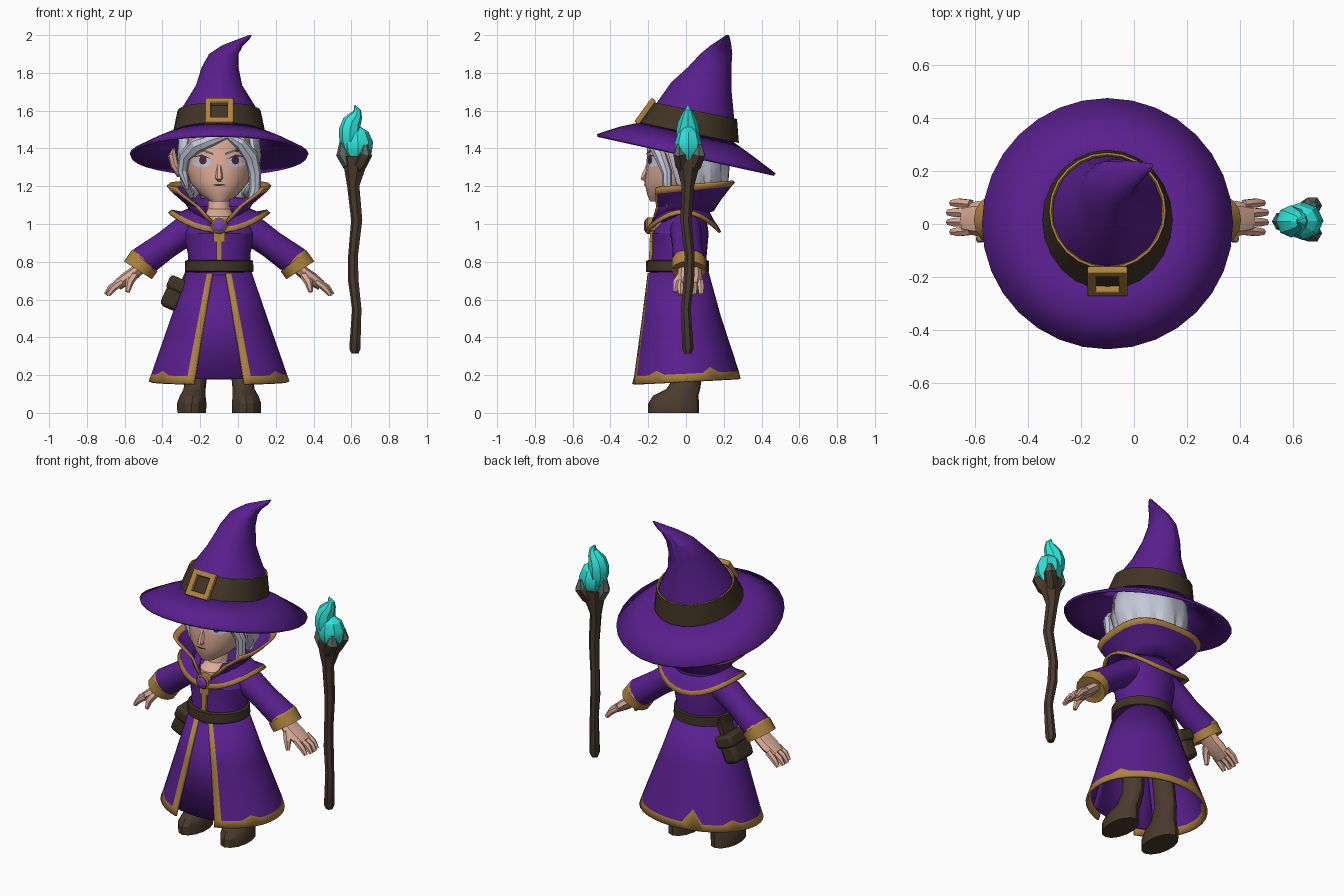
import bpy, bmesh
from math import sin, cos, radians, pi, copysign
from mathutils import Vector, Matrix
from mathutils.bvhtree import BVHTree

if "Cube" in bpy.data.objects:
    bpy.data.objects.remove(bpy.data.objects["Cube"])

BODY_X = -0.1  # the figure stands beside its staff


def material(name, *rgb):
    mat = bpy.data.materials.new(name)
    mat.use_nodes = True
    mat.diffuse_color = (*rgb, 1)
    mat.node_tree.nodes["Principled BSDF"].inputs["Base Color"].default_value = (*rgb, 1)
    return mat


purple = material("purple cloth", .1, .014, .27)
gold = material("gold trim", .42, .225, .05)
leather = material("dark leather", .052, .034, .018)
wood = material("brown wood", .068, .043, .026)
skin = material("skin", .72, .41, .31)
silver = material("silver hair", .56, .58, .69)
teal = material("teal flame", .028, .78, .7)
stone = material("grey stone", .1, .14, .12)
dark = material("dark eye", .07, .02, .04)
violet = material("violet gem", .2, .05, .42)
made = []


def finish(name, bm, mats, thick=0):
    bmesh.ops.recalc_face_normals(bm, faces=bm.faces)
    mesh = bpy.data.meshes.new(name)
    bm.to_mesh(mesh)
    bm.free()
    for mat in mats:
        mesh.materials.append(mat)
    obj = bpy.data.objects.new(name, mesh)
    obj.location.x = BODY_X
    bpy.context.collection.objects.link(obj)
    if thick:
        mod = obj.modifiers.new("thickness", "SOLIDIFY")
        mod.thickness, mod.offset = thick, 0
    made.append(obj)
    return obj


def ring(z, rx, ry, x=0, y=0, slope=0, gap=0, trim=0, n=24, power=1):
    """Ellipse starting at the front, with an optional front gap in degrees."""
    inner = gap + trim
    angles = [inner + (360 - 2 * inner) * i / n for i in range(n + 1)]
    if trim:
        angles = [gap] + angles + [360 - gap]
    points = []
    for a in map(radians, angles):
        px = x + rx * copysign(abs(sin(a)) ** power, sin(a))
        py = y - ry * copysign(abs(cos(a)) ** power, cos(a))
        points.append(Vector((px, py, z + slope * py)))
    return points


def loft(name, rings, mats, rule=None, cap=False, thick=0):
    bm = bmesh.new()
    rows = [[bm.verts.new(p) for p in r] for r in rings]
    for i in range(len(rows) - 1):
        for j in range(len(rows[0]) - 1):
            face = bm.faces.new((rows[i][j], rows[i][j + 1], rows[i + 1][j + 1], rows[i + 1][j]))
            face.material_index = int(rule(i, j)) if rule else 0
    if cap:
        for row, index in ((rows[0], 0), (rows[-1], len(mats) - 1)):
            bm.faces.new(row[:-1]).material_index = index
    bmesh.ops.remove_doubles(bm, verts=bm.verts, dist=1e-5)
    return finish(name, bm, mats, thick)


def tube(name, path, radii, mats, flat=1, n=8, rule=None):
    path = [Vector(p) for p in path]
    rings = []
    for k, c in enumerate(path):
        t = (path[min(k + 1, len(path) - 1)] - path[max(k - 1, 0)]).normalized()
        u = t.cross(Vector((0, 0, 1) if abs(t.y) > .8 else (0, 1, 0))).normalized()
        v = t.cross(u)
        rings.append([c + radii[k] * (cos(a) * u + flat * sin(a) * v)
                      for a in (2 * pi * j / n for j in range(n + 1))])
    return loft(name, rings, mats, rule, cap=True)


def boxes(name, parts, mat, place, bevel=0):
    bm = bmesh.new()
    for size, loc in parts:
        bmesh.ops.create_cube(bm, size=1, matrix=place @ Matrix.Translation(loc) @ Matrix.Diagonal((*size, 1)))
    obj = finish(name, bm, [mat])
    if bevel:
        mod = obj.modifiers.new("bevel", "BEVEL")
        mod.width, mod.segments = bevel, 2


def tilted(loc, degrees, axis):
    return Matrix.Translation(loc) @ Matrix.Rotation(radians(degrees), 4, axis)


# Hat: brim, bent crown, band and buckle
loft("hat_brim", [ring(1.495, .2, .21, y=.01, slope=-.22, n=32), ring(1.43, .345, .35, slope=-.22, n=32),
                  ring(1.365, .47, .47, slope=-.22, n=32)], [purple], thick=.016)
crown = [(1.49, .235, .25, 0, .015, -.2), (1.61, .205, .205, 0, .05, -.2), (1.74, .125, .16, 0, .08, -.1),
         (1.83, .1, .115, .005, .125, 0), (1.9, .08, .085, .025, .16, 0), (1.945, .058, .055, .07, .185, 0),
         (1.975, .035, .03, .125, .205, 0), (2, .008, .008, .165, .22, 0)]
loft("hat_crown", [ring(*c, n=14) for c in crown], [purple], cap=True)
band = [(1.485, .245, .265), (1.61, .22, .22), (1.61, .212, .212), (1.59, .205, .205)]
loft("hat_band", [ring(z, rx, ry, y=.015 if k == 0 else .05, slope=-.2) for k, (z, rx, ry) in enumerate(band)],
     [leather, gold], rule=lambda i, j: i > 0)
bars = [((.15, .03, .032), (0, 0, s * .062)) for s in (-1, 1)] + [((.032, .03, .15), (s * .06, 0, 0)) for s in (-1, 1)]
boxes("hat_buckle", bars, gold, tilted((0, -.216, 1.597), -36, "X"), .005)

# Head, nose and ear
head = loft("head", [ring(1.12, .045, .05, y=-.14), ring(1.155, .1, .115, y=-.09), ring(1.22, .155, .17, y=-.05),
                     ring(1.3, .178, .175, y=-.035), ring(1.4, .18, .175, y=-.03), ring(1.52, .17, .17, y=-.01)],
            [skin], cap=True)
tube("nose", [(0, -.19, 1.33), (0, -.218, 1.26), (0, -.225, 1.245), (0, -.205, 1.232)], [.012, .018, .02, .015], [skin], n=6)
tube("right_ear", [(-.205, .0, 1.26), (-.235, .01, 1.31), (-.247, .02, 1.36), (-.24, .035, 1.4)],
     [.02, .024, .026, .006], [skin], flat=1.7)

# Face details laid on the head surface
surface = BVHTree.FromObject(head, bpy.context.evaluated_depsgraph_get())


def decal(name, outline, mat, lift):
    bm = bmesh.new()
    centre = (sum(p[0] for p in outline) / len(outline), sum(p[1] for p in outline) / len(outline))
    verts = []
    for x, z in [centre] + outline:
        hit = surface.ray_cast(Vector((x, -1, z)), Vector((0, 1, 0)))[0]
        verts.append(bm.verts.new(hit - Vector((0, lift, 0))))
    rim = verts[1:]
    for a, b in zip(rim, rim[1:] + rim[:1]):
        bm.faces.new((verts[0], a, b))
    plate = finish(name, bm, [mat])
    if sum(p.normal.y for p in plate.data.polygons) > 0:
        plate.data.flip_normals()


def oval(x, z, w, h, n=12):
    return [(x + w * cos(2 * pi * k / n), z + h * sin(2 * pi * k / n)) for k in range(n)]


for s, side in ((-1, "right"), (1, "left")):
    decal(side + "_eye_white", oval(s * .092, 1.33, .05, .03), silver, .004)
    decal(side + "_iris", oval(s * .086, 1.338, .02, .023), dark, .007)
    decal(side + "_eyelid", [(s * x, z) for x, z in ((.04, 1.344), (.09, 1.36), (.145, 1.355), (.09, 1.368))], dark, .008)
    decal(side + "_brow", [(s * x, z) for x, z in ((.03, 1.364), (.1, 1.39), (.15, 1.385), (.1, 1.402), (.03, 1.376))],
          stone, .006)
decal("mouth", oval(0, 1.207, .034, .005), wood, .005)

# Hair: ridged, jagged shell at the back, swept locks at the front
hair = [ring(1.5, .2, .195, y=.02, gap=54), ring(1.36, .215, .21, y=.015, gap=60),
        ring(1.22, .195, .19, y=.025, gap=66), ring(1.14, .15, .13, y=.03, gap=70)]
for row in hair[1:]:
    for p in row[1::4]:
        p.x, p.y = p.x * .93, p.y * .93
for p in hair[-1][1::4]:
    p.z += .03
loft("hair_back", hair, [silver], thick=.02)
locks = {"right_bang": [(.05, -.195, 1.47), (-.04, -.2, 1.445), (-.12, -.175, 1.415), (-.18, -.12, 1.36), (-.195, -.08, 1.28),
                        (-.165, -.09, 1.18)],
         "left_bang": [(.04, -.195, 1.47), (.11, -.18, 1.43), (.165, -.135, 1.36), (.19, -.1, 1.27), (.19, -.1, 1.18),
                       (.15, -.1, 1.09)]}
for name, path in locks.items():
    tube(name, path, [.012, .034, .042, .034, .03, .006], [silver], flat=.8)

# Neck, torso and chest trim
loft("neck", [ring(.97, .06, .08, y=-.1), ring(1.04, .08, .085, y=-.085), ring(1.08, .06, .065, y=-.055),
              ring(1.18, .055, .06, y=-.045)], [skin], cap=True)
loft("torso", [ring(.73, .165, .15, y=-.045), ring(.84, .165, .145, y=-.035), ring(.95, .19, .15, y=-.03),
               ring(1.02, .18, .12, y=-.01), ring(1.08, .12, .08, y=.02)], [purple], cap=True)
boxes("chest_placket", [((.03, .02, .17), (0, 0, 0)), ((.06, .02, .06), (0, -.001, .05))], gold,
      tilted((0, -.183, .885), -3, "X"))
tube("brooch", [(0, -.16, .99), (0, -.205, .99), (0, -.212, .99)], [.044, .044, .036], [gold], n=12)
tube("brooch_gem", [(0, -.2, .99), (0, -.215, .99), (0, -.223, .99)], [.034, .034, .018], [violet], n=8)

# Capelet and flared collar with gold edges
cape = []
for z, dip, rx, ry, gap in ((1.09, 0, .13, .12, 35), (1.06, .04, .2, .155, 18), (1.07, .09, .25, .182, 7), (1.055, .1, .267, .195, 6)):
    row = ring(z, rx, ry, y=-.015, gap=gap, n=28)
    for p in row:
        p.z -= dip * ((p.y + .015) / ry) ** 2
    cape.append(row)
loft("capelet", cape, [purple, gold], rule=lambda i, j: i == 2, thick=.014)
COLLAR_N = 20
collar = [ring(1.04, .13, .16, y=-.02, slope=.22, gap=10, trim=9, n=COLLAR_N),
          ring(1.11, .17, .18, slope=.12, gap=34, trim=6, n=COLLAR_N, power=.85),
          ring(1.18, .25, .225, y=.01, slope=.1, gap=48, trim=4, n=COLLAR_N, power=.7),
          ring(1.205, .272, .24, y=.015, slope=.08, gap=50, trim=4, n=COLLAR_N, power=.7)]
loft("collar", collar, [purple, gold], rule=lambda i, j: i == 2 or j in (0, COLLAR_N + 1), thick=.014)

# Robe skirt, open at the front, with an inner panel
SKIRT_N = 30
levels = [(.75, .165, .155, -.045, 12, 10), (.5, .25, .208, -.03, 18, 8),
          (.205, .352, .28, -.007, 21, 7), (.165, .367, .29, -.008, 21, 7)]
skirt = [ring(z, rx, ry, y=y, slope=.05, gap=gap, trim=trim, n=SKIRT_N) for z, rx, ry, y, gap, trim in levels]
for j, lift in ((4, .08), (10, .1), (18, .26), (22, .08), (28, .08)):
    skirt[2][j] = skirt[2][j].lerp(skirt[1][j], lift)
loft("robe_skirt", skirt, [purple, gold], rule=lambda i, j: i == 2 or j in (0, SKIRT_N + 1), thick=.014)
panel = []
for z, rx, ry, y in ((.75, .15, .14, -.045), (.18, .34, .262, -.005)):
    panel.append([Vector((rx * sin(a), y - ry * cos(a), z)) for a in (radians(d) for d in range(-40, 41, 10))])
loft("robe_inner_panel", panel, [purple], thick=.01)

# Belt and hip pouch
loft("belt", [ring(.745, .172, .16, y=-.045), ring(.75, .182, .168, y=-.045), ring(.805, .18, .166, y=-.045),
              ring(.81, .165, .15, y=-.045)], [leather])
hip = tilted((-.235, -.005, .635), 24, "Y")
boxes("pouch", [((.1, .17, .15), (0, 0, -.015))], leather, hip, .025)
boxes("pouch_flap", [((.115, .185, .075), (0, 0, .045))], leather, hip, .018)
boxes("pouch_strap", [((.03, .1, .14), (.02, 0, .11))], leather, hip)

# Arms, hands and boots
for s, side in ((-1, "right"), (1, "left")):
    def m(*points):
        return [(s * x, y, z) for x, y, z in points]

    tube(side + "_sleeve", m((.1, 0, 1), (.19, 0, .955), (.28, .005, .89), (.405, .015, .8)),
         [.075, .08, .075, .082], [purple], flat=1.05, n=14)
    tube(side + "_cuff", m((.385, .015, .81), (.395, .015, .804), (.43, .015, .755), (.418, .015, .768)),
         [.078, .088, .088, .07], [gold], flat=1.05, n=14)
    tube(side + "_palm", m((.4, .02, .785), (.45, .02, .74), (.49, .02, .71), (.54, .02, .675)),
         [.034, .033, .035, .028], [skin], flat=1.9)
    for k in range(4):
        spread = (k - 1.5) * .033
        reach = .012 if k in (1, 2) else 0
        tube(f"{side}_finger_{k + 1}", m((.515, .025 + spread, .695), (.56 + reach, .025 + spread * 1.1, .662),
                                         (.588 + reach, .025 + spread * 1.1, .625)), [.019, .019, .012], [skin], n=6)
    tube(side + "_thumb", m((.45, -.02, .73), (.475, -.05, .69), (.485, -.06, .64)), [.024, .022, .012], [skin], n=6)
    boot = [(0, .145, .078, .135, -.065), (.05, .145, .08, .135, -.065), (.09, .14, .07, .12, -.055),
            (.125, .13, .06, .09, -.015), (.2, .12, .058, .07, .015), (.5, .1, .06, .065, 0)]
    loft(side + "_boot", [ring(z, rx, ry, x=s * x, y=y, n=14) for z, x, rx, ry, y in boot], [wood], cap=True)

# Staff with claws holding an orb and a curling flame
tube("staff_shaft", [(.72, .01, .315), (.72, .01, .34), (.73, 0, .55), (.712, .015, .7), (.71, .02, .83), (.73, 0, 1.02),
                     (.712, .01, 1.2), (.72, .01, 1.29), (.72, .01, 1.36)],
     [.02, .031, .026, .029, .027, .031, .034, .058, .066], [wood], n=7)
claws = {"left": (.655, .01, 1.45, 0), "front": (.775, -.035, 1.42, 1), "back": (.775, .07, 1.42, 1)}
for name, (x, y, top, wooden) in claws.items():
    tube("staff_claw_" + name, [(.72, .01, 1.27), ((x + .72) / 2, y * .7, 1.32), (x, y, 1.37), (x, y, top)],
         [.03, .038, .036, .014], [wood, stone], n=6, rule=lambda i, j: i > wooden)
tube("staff_orb", [(.735, .012, 1.34), (.735, .012, 1.38), (.735, .012, 1.43), (.73, .012, 1.48), (.725, .012, 1.51)],
     [.045, .074, .08, .062, .025], [teal], flat=.9, n=8)
tube("staff_flame", [(.7, .01, 1.4), (.692, .01, 1.45), (.693, .01, 1.5), (.703, .01, 1.54), (.726, .01, 1.575),
                     (.732, .01, 1.6), (.718, .01, 1.628)], [.045, .056, .058, .05, .034, .02, .003], [teal], flat=1.05, n=8)

# Soft shading with crisp edges
for obj in bpy.context.view_layer.objects:
    obj.select_set(obj in made)
bpy.context.view_layer.objects.active = made[0]
bpy.ops.object.shade_smooth_by_angle(angle=radians(28))
